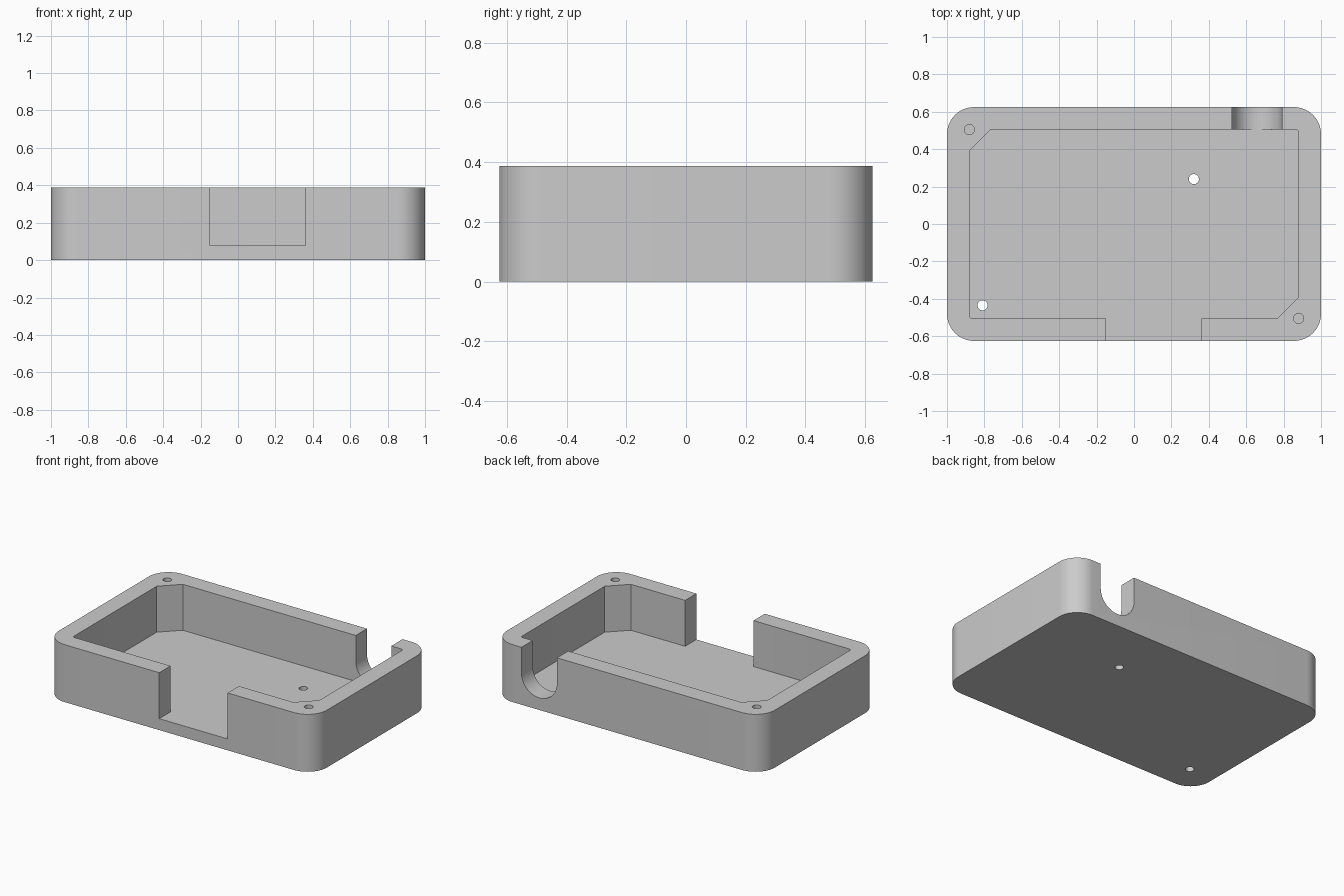
import bpy
import bmesh
from math import sin, cos, pi
from mathutils import Vector

default = bpy.data.objects.get("Cube")
if default:
    bpy.data.objects.remove(default)

HEIGHT, FLOOR = 0.387, 0.077
OUT_X, OUT_Y = 1.0, 0.625
IN_X, IN_Y = 0.88, 0.505
HOLE_R = 0.027

grey = bpy.data.materials.new("plain grey")
grey.use_nodes = True
grey.diffuse_color = (0.6, 0.6, 0.6, 1)
grey.node_tree.nodes["Principled BSDF"].inputs["Base Color"].default_value = (0.6, 0.6, 0.6, 1)


def outline(u0, u1, v0, v1, corners):
    """Rectangle outline; each corner is (radius, segments), counter-clockwise
    from the upper right. One segment gives a chamfer, no radius a sharp corner."""
    points = []
    signs = [(1, 1), (-1, 1), (-1, -1), (1, -1)]
    for i, ((su, sv), (r, segments)) in enumerate(zip(signs, corners)):
        u, v = (u1 if su > 0 else u0), (v1 if sv > 0 else v0)
        if r == 0:
            points.append((u, v))
            continue
        for k in range(segments + 1):
            a = (i + k / segments) * pi / 2
            points.append((u - su * r + r * cos(a), v - sv * r + r * sin(a)))
    return points


def circle(x, y, r, n=32):
    return [(x + r * cos(2 * pi * k / n), y + r * sin(2 * pi * k / n)) for k in range(n)]


def prism(name, points, start, end, axis="Z"):
    """Extrude a flat outline along z or y."""
    def place(u, v, w):
        return Vector((u, v, w) if axis == "Z" else (u, w, v))
    bm = bmesh.new()
    face = bm.faces.new([bm.verts.new(place(u, v, start)) for u, v in points])
    moved = bmesh.ops.extrude_face_region(bm, geom=[face])["geom"]
    bmesh.ops.translate(bm, vec=place(0, 0, end - start),
                        verts=[g for g in moved if isinstance(g, bmesh.types.BMVert)])
    bmesh.ops.recalc_face_normals(bm, faces=bm.faces)
    mesh = bpy.data.meshes.new(name)
    bm.to_mesh(mesh)
    bm.free()
    mesh.materials.append(grey)
    obj = bpy.data.objects.new(name, mesh)
    bpy.context.collection.objects.link(obj)
    return obj


# Solid block with rounded upright corners
case = prism("enclosure_base", outline(-OUT_X, OUT_X, -OUT_Y, OUT_Y, [(0.145, 16)] * 4), 0, HEIGHT)

above = HEIGHT + 0.1
small, chamfer, sharp = (0.015, 4), (0.115, 1), (0, 0)
cutters = [
    # Cavity, chamfered at the two screw corners
    prism("cavity_cutter", outline(-IN_X, IN_X, -IN_Y, IN_Y, [small, chamfer, small, chamfer]),
          FLOOR, above),
    # Wide opening in the front wall, level with the floor
    prism("front_opening_cutter", outline(-0.15, 0.36, -0.8, -0.4, [sharp] * 4), FLOOR, above),
    # Round-bottomed cable slot in the back wall
    prism("cable_slot_cutter",
          outline(0.525, 0.79, 0.082, above, [sharp, sharp, (0.132, 16), (0.132, 16)]),
          0.45, 0.8, "Y"),
]
# Blind screw holes in the rim
for x, y in [(-IN_X, IN_Y), (IN_X, -IN_Y)]:
    cutters.append(prism("screw_hole_cutter", circle(x, y, HOLE_R), 0.1, above))
# Holes through the floor
for x, y in [(0.32, 0.24), (-0.81, -0.435)]:
    cutters.append(prism("floor_hole_cutter", circle(x, y, HOLE_R), -0.1, 0.2))

bpy.ops.object.select_all(action="DESELECT")
bpy.context.view_layer.objects.active = case
case.select_set(True)
for cutter in cutters:
    cutter.hide_render = True
    cut = case.modifiers.new("cut", "BOOLEAN")
    cut.operation = "DIFFERENCE"
    cut.solver = "EXACT"
    cut.object = cutter
    bpy.ops.object.modifier_apply(modifier=cut.name)
    bpy.data.objects.remove(cutter)

bpy.ops.object.shade_smooth_by_angle(angle=pi / 6)
